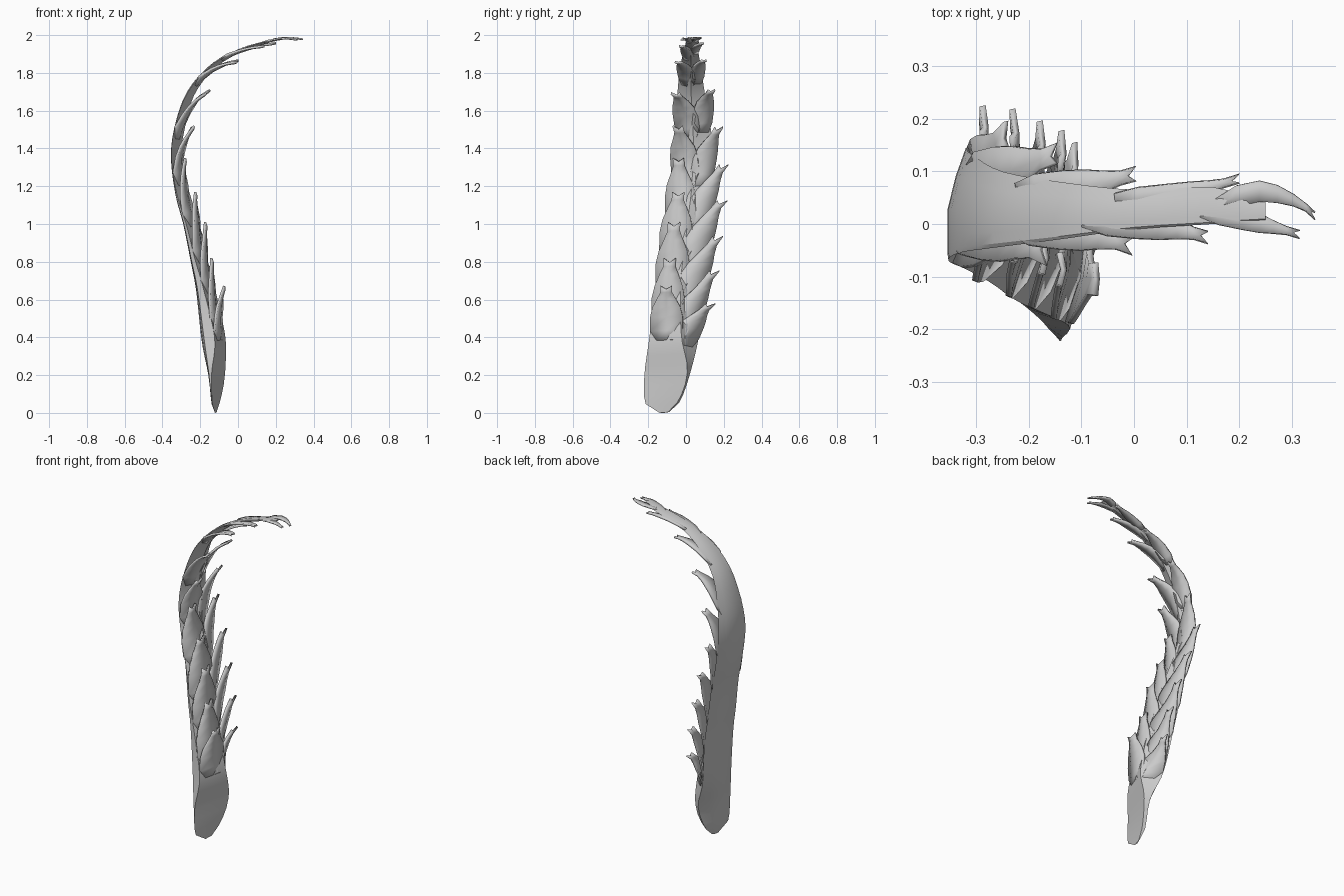
import bpy, bmesh, math
from mathutils import Vector

cube = bpy.data.objects.get("Cube")
if cube:
    bpy.data.objects.remove(cube, do_unlink=True)

grey = bpy.data.materials.new("pale grey")
grey.use_nodes = True
grey.diffuse_color = (0.6, 0.6, 0.6, 1)
grey.node_tree.nodes["Principled BSDF"].inputs["Base Color"].default_value = (0.6, 0.6, 0.6, 1)

# Stations along the frond: back x, z, front y, rear y,
# front edge depth, rear edge depth, inner corner position across, inner corner depth
STATIONS = [
    (-.122, .0, -.14, -.09, .0, .01, .9, .01),
    (-.14, .05, -.215, -.035, .004, .03, .95, .045),
    (-.157, .2, -.22, .022, .017, .06, .94, .09),
    (-.192, .38, -.195, .065, .07, .035, .66, .127),
    (-.222, .65, -.165, .105, .04, .025, .5, .1),
    (-.25, .8, -.145, .115, .025, .025, .5, .088),
    (-.29, 1.0, -.11, .13, .015, .03, .5, .082),
    (-.33, 1.15, -.085, .14, .008, .035, .5, .075),
    (-.355, 1.35, -.07, .145, .002, .035, .5, .055),
    (-.335, 1.52, -.055, .13, .002, .03, .5, .055),
    (-.27, 1.7, -.045, .1, .005, .022, .5, .042),
    (-.15, 1.84, -.03, .08, .005, .015, .5, .03),
    (.0, 1.925, -.01, .065, .005, .01, .5, .02),
    (.15, 1.97, .0, .07, .004, .006, .5, .014),
    (.25, 1.99, .008, .045, .003, .004, .5, .01),
    (.345, 1.985, .01, .03, .003, .003, .5, .008),
]
ARC = [0.0]
for a, b in zip(STATIONS, STATIONS[1:]):
    ARC.append(ARC[-1] + math.dist(a[:2], b[:2]))


def station(s):
    """Smoothly interpolated station at arc length s."""
    s = min(max(s, 0), ARC[-1])
    i = max(k for k in range(len(ARC) - 1) if ARC[k] <= s)
    t = (s - ARC[i]) / (ARC[i + 1] - ARC[i])
    p = [STATIONS[min(max(i + k, 0), len(STATIONS) - 1)] for k in (-1, 0, 1, 2)]
    return [b + .5 * t * (c - a + t * (2*a - 5*b + 4*c - d + t * (3*(b - c) + d - a)))
            for a, b, c, d in zip(*p)]


def place(s, y, depth):
    """Point at arc length s and sideways y, set in from the back by depth."""
    a, b, c = station(s - .01), station(s), station(s + .01)
    tangent = Vector((c[0] - a[0], 0, c[1] - a[1])).normalized()
    return Vector((b[0] + tangent.z * depth, y, b[1] - tangent.x * depth))


def inner_depth(s, u):
    q = station(s)
    u = min(max(u, 0), 1)
    if u < q[6]:
        return q[4] + (q[7] - q[4]) * u / q[6]
    return q[5] + (q[7] - q[5]) * (1 - u) / (1 - q[6])


def make_object(name, bm, angle):
    bmesh.ops.recalc_face_normals(bm, faces=bm.faces[:])
    mesh = bpy.data.meshes.new(name)
    bm.to_mesh(mesh)
    bm.free()
    mesh.materials.append(grey)
    obj = bpy.data.objects.new(name, mesh)
    bpy.context.collection.objects.link(obj)
    bpy.ops.object.select_all(action='DESELECT')
    obj.select_set(True)
    bpy.context.view_layer.objects.active = obj
    bpy.ops.object.shade_smooth_by_angle(angle=math.radians(angle))
    return obj


# Main blade: rounded back with a front flank, flat slanting cut at the base, ridged inner face
def build_blade():
    bm = bmesh.new()
    rings = []
    count = 46
    for k in range(count + 1):
        s = ARC[-2] * k / count
        q = station(s)
        outline = [(0, q[4]), (.05, q[4] * .2), (.2, q[4] * .08), (.45, 0), (.75, q[5] * .45), (1, q[5])]
        outline += [(u, inner_depth(s, u)) for u in ((1 + q[6]) / 2, q[6], q[6] / 2)]
        rings.append([bm.verts.new(place(s, q[2] + (q[3] - q[2]) * u, d)) for u, d in outline])
    for r0, r1 in zip(rings, rings[1:]):
        for i in range(len(r0)):
            j = (i + 1) % len(r0)
            bm.faces.new((r0[i], r0[j], r1[j], r1[i]))
    bm.faces.new(rings[0])
    bm.faces.new(rings[-1])
    make_object("frond_blade", bm, 25)


# Leaflet: broad sheet hugging the blade, ending in a narrow, notched, lifted tip
PROFILE = [(0, .6), (.2, 1), (.45, 1), (.62, .85), (.76, .58), (.88, .36), (1, .36)]


def build_leaflet(name, s0, s1, y0, y1, width, lift, arc=0.0, bend=2.0, thick=.012):
    bm = bmesh.new()
    rows = []
    for t, w in PROFILE:
        row = []
        for side in (-1, 0, 1):
            tt = t - (.06 if t == 1 and side == 0 else 0)
            s = s0 + (s1 - s0) * tt
            q = station(s)
            y = y0 + (y1 - y0) * tt ** bend + arc * math.sin(math.pi * tt) + side * w * width
            base = inner_depth(s, (y - q[2]) / (q[3] - q[2])) - .6 * thick * (1 - tt)
            ridge = .1 * width if side == 0 else 0
            row.append(bm.verts.new(place(s, y, base + (lift - base) * tt ** 1.5 + ridge * tt)))
        rows.append(row)
    for a, b in zip(rows, rows[1:]):
        for i in range(2):
            bm.faces.new((a[i], a[i + 1], b[i + 1], b[i]))
    obj = make_object(name, bm, 30)
    mod = obj.modifiers.new("thickness", 'SOLIDIFY')
    mod.thickness = thick
    mod.offset = 0


build_blade()

# Rear row, whose tips splay past the rear edge: tip arc length, overhang, lift
REAR = [(.57, .035, .1), (.74, .04, .1), (.93, .045, .095), (1.12, .055, .09), (1.33, .055, .065),
        (1.56, .045, .09), (1.82, .045, .095), (2.07, .03, .055), (2.29, .025, .025)]
for i, (tip, over, lift) in enumerate(REAR):
    length = min(.36, tip - .35, .36 - (tip - 1.5) * .15)
    root, end = station(tip - length), station(tip)
    span = root[3] - root[2]
    build_leaflet(f"rear_leaflet_{i + 1}", tip - length, tip, root[2] + span * .73,
                  end[3] + over, span * .28, lift)

# Front row, broad, tips lifted inward and only splaying near the top
FRONT = [(.66, .06, .15), (.81, .06, .11), (1.0, .05, .115), (1.17, .045, .105), (1.37, .03, .075),
         (1.57, .01, .1), (1.79, -.015, .09), (2.06, -.03, .06), (2.23, -.025, .025)]
for i, (tip, inset, lift) in enumerate(FRONT):
    length = min(.38, tip - .38, .36 - (tip - 1.5) * .15)
    root, end = station(tip - length), station(tip)
    span = root[3] - root[2]
    build_leaflet(f"front_leaflet_{i + 1}", tip - length, tip, root[2] + span * .36,
                  end[2] + inset, span * .33, lift)

# Forked end of the frond
build_leaflet("rear_tip_prong", 2.25, ARC[-1], .035, .015, .02, .006, arc=.032, thick=.008)
build_leaflet("front_tip_prong", 2.22, 2.41, .025, -.02, .022, .012, bend=1.4, thick=.008)
